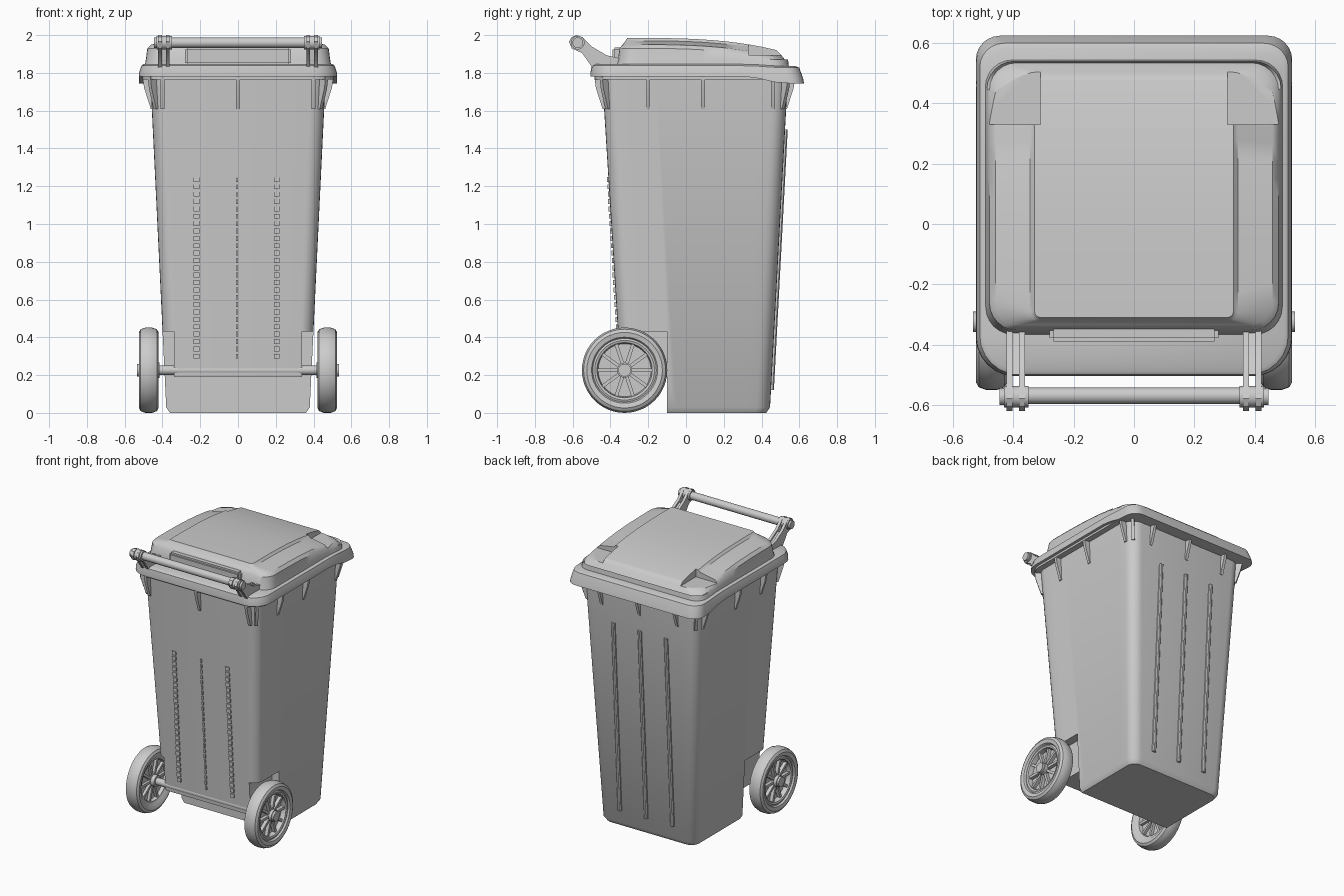
import bpy, bmesh, math
from mathutils import Matrix, Vector

if "Cube" in bpy.data.objects:
    bpy.data.objects.remove(bpy.data.objects["Cube"])


def finish(bm, name, angle=35):
    bmesh.ops.recalc_face_normals(bm, faces=bm.faces)
    me = bpy.data.meshes.new(name)
    bm.to_mesh(me)
    bm.free()
    ob = bpy.data.objects.new(name, me)
    bpy.context.collection.objects.link(ob)
    smooth(ob, angle)
    return ob


def activate(ob):
    bpy.ops.object.select_all(action='DESELECT')
    ob.select_set(True)
    bpy.context.view_layer.objects.active = ob


def smooth(ob, angle=35):
    activate(ob)
    bpy.ops.object.shade_smooth_by_angle(angle=math.radians(angle))


def outline(w, y0, y1, rf, rb, seg=6, sub=12):
    """Rounded rectangle, right half front to back, then its mirror."""
    half = []
    for i in range(seg + 1):
        a = math.pi / 2 * (i / seg - 1)
        half.append((w - rf + rf * math.cos(a), y0 + rf + rf * math.sin(a)))
    for i in range(1, sub):
        half.append((w, y0 + rf + (y1 - rb - y0 - rf) * i / sub))
    for i in range(seg + 1):
        a = math.pi / 2 * i / seg
        half.append((w - rb + rb * math.cos(a), y1 - rb + rb * math.sin(a)))
    return half + [(-x, y) for x, y in reversed(half)]


def loft(name, sections, zshift=lambda y, z: 0.0):
    """Sections are (z, half width, y0, y1, front radius, back radius)."""
    bm = bmesh.new()
    rings = [[bm.verts.new((x, y, z + zshift(y, z))) for x, y in outline(*s)] for z, *s in sections]
    n = len(rings[0])
    for a, b in zip(rings, rings[1:]):
        for i in range(n):
            j = (i + 1) % n
            bm.faces.new((a[i], a[j], b[j], b[i]))
    for r in (rings[0], rings[-1]):
        for i in range(n // 2 - 1):
            bm.faces.new((r[i], r[i + 1], r[n - 2 - i], r[n - 1 - i]))
    return finish(bm, name)


def add_box(bm, lo, hi, mat=Matrix()):
    lo, hi = Vector(lo), Vector(hi)
    m = mat @ Matrix.Translation((lo + hi) / 2) @ Matrix.Diagonal((*(hi - lo), 1))
    bmesh.ops.create_cube(bm, size=1, matrix=m)


def add_rod(bm, x0, x1, y, z, r, seg=24):
    m = Matrix.Translation(((x0 + x1) / 2, y, z)) @ Matrix.Rotation(math.pi / 2, 4, 'Y')
    bmesh.ops.create_cone(bm, cap_ends=True, segments=seg, radius1=r, radius2=r,
                          depth=abs(x1 - x0), matrix=m)


def add_prism(bm, front, back):
    a, b = [bm.verts.new(p) for p in front], [bm.verts.new(p) for p in back]
    bm.faces.new(a)
    bm.faces.new(b[::-1])
    for i in range(len(a)):
        j = (i + 1) % len(a)
        bm.faces.new((a[i], a[j], b[j], b[i]))


def cut(ob, boxes):
    for lo, hi in boxes:
        bm = bmesh.new()
        add_box(bm, lo, hi)
        cutter = finish(bm, "cutter")
        cutter.hide_render = True
        mod = ob.modifiers.new("cut", 'BOOLEAN')
        mod.operation, mod.solver, mod.object = 'DIFFERENCE', 'EXACT', cutter
        activate(ob)
        bpy.ops.object.modifier_apply(modifier=mod.name)
        bpy.data.objects.remove(cutter)
    smooth(ob)


# Tapered body with undercut and wheel recesses
F0, F1, B0, B1 = -0.335, -0.445, 0.445, 0.54
body = loft("body", [
    (0.0, 0.36, F0 + 0.02, B0 - 0.02, 0.06, 0.06),
    (0.03, 0.38, F0, B0, 0.07, 0.07),
    (1.79, 0.465, F1, B1, 0.08, 0.08)])
cut(body, [((-1, -1, -1), (1, -0.10, 0.19)),
           ((0.34, -1, -1), (1, -0.101, 0.43)),
           ((-1, -1, -1), (-0.34, -0.101, 0.43))])


def front_y(z):
    return F0 + (F1 - F0) * z / 1.79


def back_y(z):
    return B0 + (B1 - B0) * z / 1.79


# Beaded strips on the front face
bm = bmesh.new()
for x, w in ((-0.22, 0.015), (-0.005, 0.006), (0.205, 0.015)):
    for i in range(25):
        z = 0.30 + i * 0.039
        y = front_y(z)
        add_box(bm, (x - w, y - 0.008, z - 0.013), (x + w, y + 0.01, z + 0.013))
finish(bm, "front_beads")

# Long ribs on the back face
bm = bmesh.new()
for x in (-0.21, 0, 0.21):
    rib = [(0.016, -0.02), (0.013, 0.008), (0.006, 0.014), (-0.006, 0.014), (-0.013, 0.008), (-0.016, -0.02)]
    add_prism(bm, [(x + u, back_y(0.12) + v, 0.12) for u, v in rib],
              [(x + u, back_y(1.5) + v, 1.5) for u, v in rib])
finish(bm, "back_ribs")

# Tapered gussets under the rim
bm = bmesh.new()
fins = [(x, -0.442, -90) for x in (-0.4, 0, 0.4)] + [(x, 0.535, 90) for x in (-0.3, 0, 0.3)]
for s in (1, -1):
    fins += [(s * 0.462, y, 90 - s * 90) for y in (-0.2, 0.09, 0.46)]
    fins += [(s * 0.44, -0.42, -90 + s * 45), (s * 0.44, 0.515, 90 - s * 45)]
for x, y, a in fins:
    m = Matrix.Translation((x, y, 0)) @ Matrix.Rotation(math.radians(a), 4, 'Z')
    prof = [(-0.03, 1.79), (0.045, 1.79), (0.035, 1.72), (0.0, 1.61), (-0.03, 1.61)]
    add_prism(bm, [m @ Vector((d, -0.01, z)) for d, z in prof],
              [m @ Vector((d, 0.01, z)) for d, z in prof])
finish(bm, "rim_gussets")

# Body rim and lid flange, which dips along the back edge
loft("body_rim", [
    (1.765, 0.505, -0.485, 0.58, 0.12, 0.08),
    (1.80, 0.505, -0.485, 0.58, 0.12, 0.08)])


def flange_dip(y, z):
    t = min(max((y - 0.32) / 0.2, 0), 1)
    return -0.035 * t * t * (3 - 2 * t) * (1 if z < 1.81 else 0.3)


loft("lid_flange", [
    (1.78, 0.525, -0.505, 0.625, 0.13, 0.08),
    (1.805, 0.523, -0.505, 0.62, 0.13, 0.08),
    (1.838, 0.512, -0.50, 0.60, 0.13, 0.08),
    (1.846, 0.50, -0.49, 0.58, 0.13, 0.08)], flange_dip)


# Domed lid with lowered back corners
def lid_droop(y, z):
    return -0.07 * max((y + 0.3) / 0.8, 0) ** 3 if z > 1.9 else 0


lid = loft("lid_dome", [
    (1.83, 0.495, -0.37, 0.545, 0.09, 0.09),
    (1.87, 0.488, -0.36, 0.54, 0.09, 0.09),
    (1.93, 0.48, -0.352, 0.535, 0.09, 0.09),
    (1.95, 0.46, -0.335, 0.52, 0.08, 0.08),
    (1.97, 0.345, -0.32, 0.50, 0.03, 0.03),
    (1.985, 0.33, -0.31, 0.48, 0.02, 0.02)], lid_droop)
cut(lid, [((0.31, 0.33, 1.895), (0.6, 0.7, 2.1)), ((-0.6, 0.33, 1.895), (-0.31, 0.7, 2.1))])

# Hinge strip along the lid's front edge
bm = bmesh.new()
add_box(bm, (-0.28, -0.39, 1.84), (0.28, -0.30, 1.935))
bmesh.ops.bevel(bm, geom=bm.edges[:], offset=0.012, segments=2, affect='EDGES')
finish(bm, "hinge_strip")

# Handle arms, bosses and bar
for s, side in ((1, "right"), (-1, "left")):
    bm = bmesh.new()
    arm = [(-0.62, 1.965), (-0.605, 1.99), (-0.58, 2.0), (-0.55, 1.99), (-0.50, 1.94), (-0.42, 1.893),
           (-0.34, 1.875), (-0.33, 1.82), (-0.49, 1.82), (-0.55, 1.905), (-0.605, 1.93)]
    for a, b in ((0.362, 0.382), (0.403, 0.423)):
        add_prism(bm, [(s * a, y, z) for y, z in arm], [(s * b, y, z) for y, z in arm])
    web = [(-0.50, 1.925), (-0.42, 1.88), (-0.34, 1.86), (-0.34, 1.82), (-0.485, 1.82)]
    add_prism(bm, [(s * 0.38, y, z) for y, z in web], [(s * 0.405, y, z) for y, z in web])
    add_rod(bm, s * 0.35, s * 0.432, -0.573, 1.96, 0.036)
    add_rod(bm, s * 0.43, s * 0.446, -0.573, 1.96, 0.028)
    finish(bm, "handle_arm_" + side)
bm = bmesh.new()
add_rod(bm, -0.40, 0.40, -0.57, 1.96, 0.027)
finish(bm, "handle_bar")

# Axle
WY, WZ, SEG = -0.325, 0.226, 48
bm = bmesh.new()
add_rod(bm, -0.45, 0.45, WY, WZ, 0.025)
finish(bm, "axle")

# Wheels: lathed tyre and rim, thin web, spokes and hub
TYRE = [(0.17, 0.427), (0.20, 0.42), (0.217, 0.43), (0.226, 0.455), (0.226, 0.49), (0.217, 0.515),
        (0.20, 0.525), (0.175, 0.52), (0.168, 0.508), (0.158, 0.512), (0.146, 0.508), (0.14, 0.48),
        (0.14, 0.46), (0.146, 0.438), (0.16, 0.435)]
for s, side in ((1, "right"), (-1, "left")):
    bm = bmesh.new()
    rings = []
    for i in range(SEG):
        a = 2 * math.pi * i / SEG
        rings.append([bm.verts.new((s * x, WY + r * math.cos(a), WZ + r * math.sin(a))) for r, x in TYRE])
    for i in range(SEG):
        p, q = rings[i], rings[(i + 1) % SEG]
        for k in range(len(TYRE)):
            l = (k + 1) % len(TYRE)
            bm.faces.new((p[k], p[l], q[l], q[k]))
    finish(bm, "tyre_" + side)
    bm = bmesh.new()
    add_rod(bm, s * 0.462, s * 0.475, WY, WZ, 0.145, SEG)
    add_rod(bm, s * 0.415, s * 0.52, WY, WZ, 0.04)
    add_rod(bm, s * 0.515, s * 0.535, WY, WZ, 0.034)
    for i in range(10):
        m = Matrix.Translation((s * 0.471, WY, WZ)) @ Matrix.Rotation(math.tau * i / 10, 4, 'X')
        add_box(bm, (-0.028, 0.03, -0.009), (0.028, 0.146, 0.009), m)
    finish(bm, "wheel_hub_" + side)
